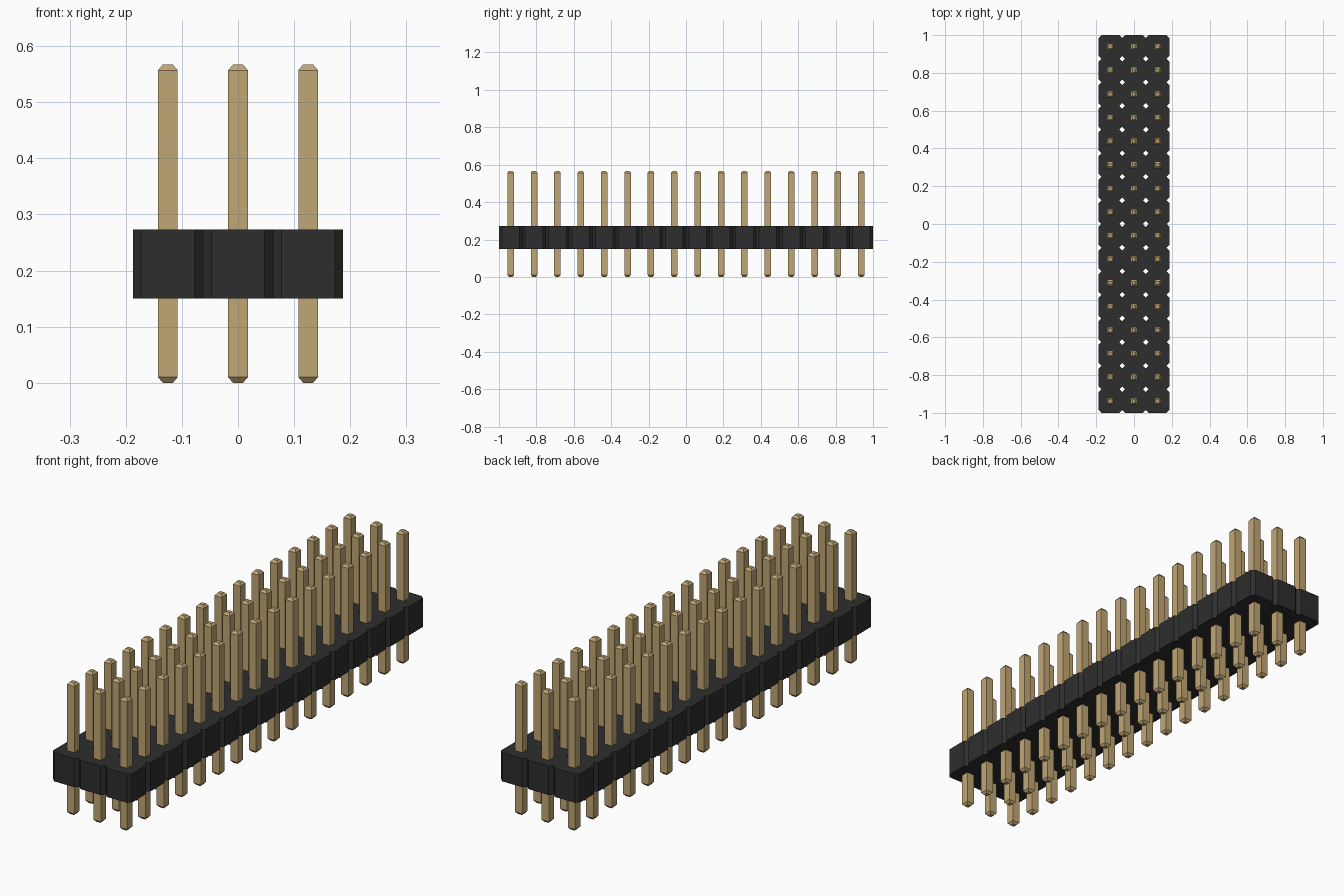
import bpy, bmesh

COLS, ROWS, PITCH = 3, 16, 0.125
BODY_BOTTOM, BODY_TOP, CHAMFER = 0.15, 0.273, 0.015
PIN_TOP, PIN_HALF, TIP_HALF, TIP_LEN = 0.567, 0.0175, 0.009, 0.01

cube = bpy.data.objects.get("Cube")
if cube:
    bpy.data.objects.remove(cube, do_unlink=True)


def make_material(name, color, roughness):
    mat = bpy.data.materials.new(name)
    mat.use_nodes = True
    mat.diffuse_color = color
    bsdf = mat.node_tree.nodes["Principled BSDF"]
    bsdf.inputs["Base Color"].default_value = color
    bsdf.inputs["Roughness"].default_value = roughness
    return mat


def finish(bm, name, mat):
    bmesh.ops.remove_doubles(bm, verts=bm.verts, dist=0.0001)
    bmesh.ops.recalc_face_normals(bm, faces=bm.faces)
    mesh = bpy.data.meshes.new(name)
    bm.to_mesh(mesh)
    bm.free()
    mesh.materials.append(mat)
    obj = bpy.data.objects.new(name, mesh)
    bpy.context.collection.objects.link(obj)
    return obj


def ring(bm, outline, cx, cy, z):
    return [bm.verts.new((cx + x, cy + y, z)) for x, y in outline]


def cell_centres():
    for i in range(COLS):
        for j in range(ROWS):
            yield i, j, (i - (COLS - 1) / 2) * PITCH, (j - (ROWS - 1) / 2) * PITCH


black = make_material("black plastic", (0.027, 0.027, 0.027, 1), 0.6)
gold = make_material("pale gold metal", (0.53, 0.385, 0.178, 1), 0.4)

# Housing: joined octagonal cells, open diamond gaps where four corners meet
h = PITCH / 2
c = h - CHAMFER
octagon = [(h, -c), (h, c), (c, h), (-c, h), (-h, c), (-h, -c), (-c, -h), (c, -h)]
neighbours = {0: (1, 0), 2: (0, 1), 4: (-1, 0), 6: (0, -1)}
bm = bmesh.new()
for i, j, x, y in cell_centres():
    low = ring(bm, octagon, x, y, BODY_BOTTOM)
    high = ring(bm, octagon, x, y, BODY_TOP)
    bm.faces.new(low[::-1])
    bm.faces.new(high)
    for k in range(8):
        # Skip walls shared with the next cell
        if k in neighbours:
            di, dj = neighbours[k]
            if 0 <= i + di < COLS and 0 <= j + dj < ROWS:
                continue
        n = (k + 1) % 8
        bm.faces.new((low[k], low[n], high[n], high[k]))
finish(bm, "housing", black)

# Pins: square posts with tapered tips at both ends
square = [(1, -1), (1, 1), (-1, 1), (-1, -1)]
levels = [(0, TIP_HALF), (TIP_LEN, PIN_HALF),
          (PIN_TOP - TIP_LEN, PIN_HALF), (PIN_TOP, TIP_HALF)]
bm = bmesh.new()
for i, j, x, y in cell_centres():
    rings = [ring(bm, [(a * s, b * s) for a, b in square], x, y, z) for z, s in levels]
    bm.faces.new(rings[0][::-1])
    bm.faces.new(rings[-1])
    for low, high in zip(rings, rings[1:]):
        for k in range(4):
            n = (k + 1) % 4
            bm.faces.new((low[k], low[n], high[n], high[k]))
finish(bm, "pins", gold)
